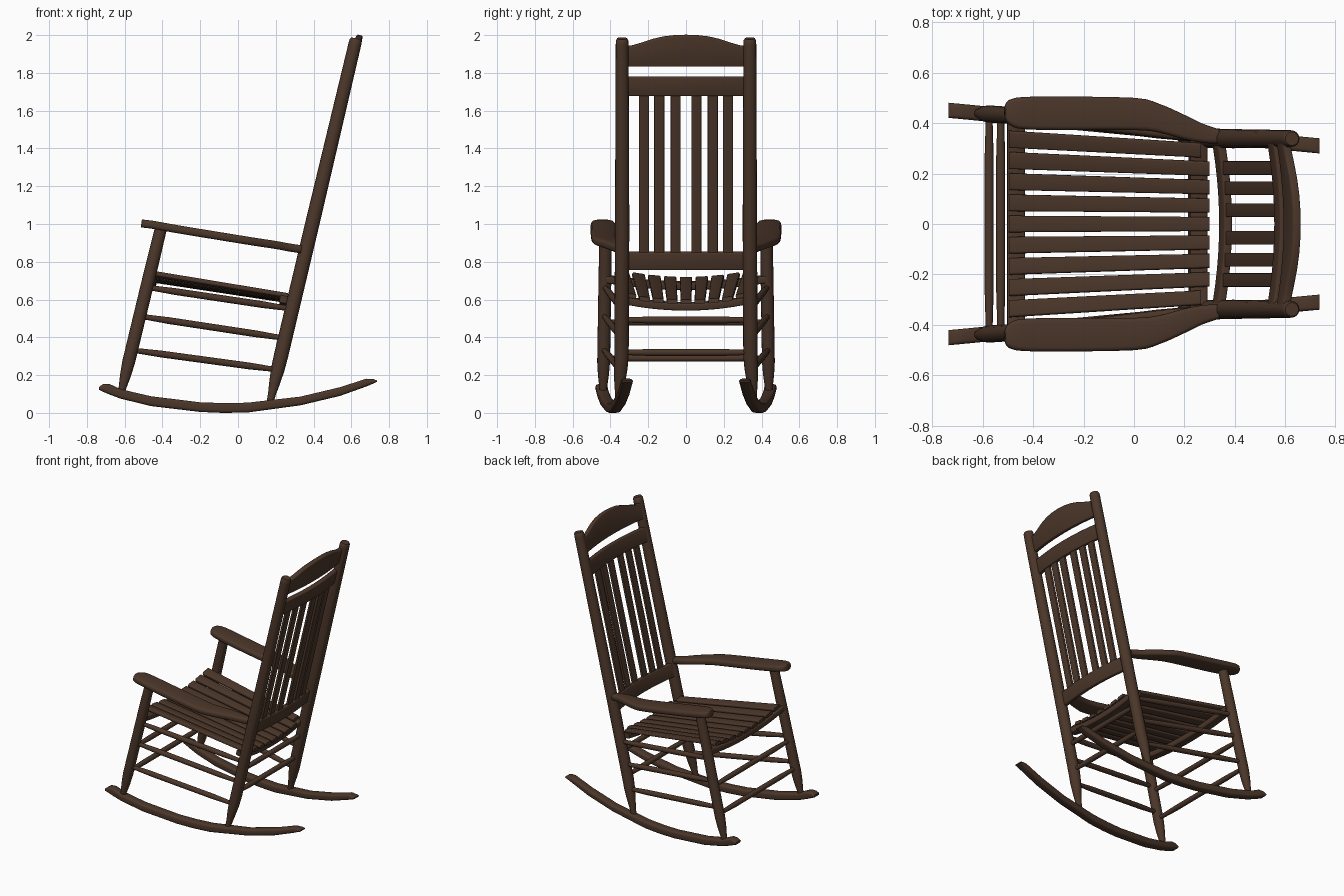
import bpy, bmesh, math
from mathutils import Vector as V

if "Cube" in bpy.data.objects:
    bpy.data.objects.remove(bpy.data.objects["Cube"])

wood = bpy.data.materials.new("dark brown wood")
wood.diffuse_color = (0.072, 0.038, 0.023, 1)
wood.use_nodes = True
wood.node_tree.nodes["Principled BSDF"].inputs["Base Color"].default_value = wood.diffuse_color


def ring(c, u, v, r, n=4):
    """Rounded rectangle around c with half-axes u and v and corner radius r."""
    c, u, v = V(c), V(u), V(v)
    hu, hv = u.length, v.length
    u, v = u / hu, v / hv
    r = min(r, hu, hv)
    pts = []
    for q, (su, sv) in enumerate([(1, 1), (-1, 1), (-1, -1), (1, -1)]):
        for i in range(n):
            a = math.pi / 2 * (q + (i + 0.02) / (n - 0.96))
            pts.append(c + u * (su * (hu - r) + r * math.cos(a))
                       + v * (sv * (hv - r) + r * math.sin(a)))
    return pts


def loft(name, rings):
    """Skin a list of rings and cap both ends."""
    bm = bmesh.new()
    rows = [[bm.verts.new(p) for p in rg] for rg in rings]
    n = len(rows[0])
    for a, b in zip(rows, rows[1:]):
        for i in range(n):
            j = (i + 1) % n
            bm.faces.new((a[i], a[j], b[j], b[i]))
    bm.faces.new(rows[0])
    bm.faces.new(rows[-1])
    bmesh.ops.recalc_face_normals(bm, faces=bm.faces)
    me = bpy.data.meshes.new(name)
    bm.to_mesh(me)
    bm.free()
    for p in me.polygons:
        p.use_smooth = True
    me.set_sharp_from_angle(angle=math.radians(40))
    me.materials.append(wood)
    ob = bpy.data.objects.new(name, me)
    bpy.context.collection.objects.link(ob)
    return ob


def rod(name, stations):
    """Turned part through (point, radius) stations."""
    d = (V(stations[-1][0]) - V(stations[0][0])).normalized()
    u = d.orthogonal().normalized()
    v = d.cross(u)
    return loft(name, [ring(p, u * r, v * r, r, 5) for p, r in stations])


def rung(name, a, b, r=0.018):
    a, b = V(a), V(b)
    rod(name, [(a.lerp(b, t), r * k) for t, k in
               [(0, .75), (.06, .8), (.2, 1), (.8, 1), (.94, .8), (1, .75)]])


def smooth(rows, k=4):
    """Catmull-Rom resampling of station tuples."""
    out = []
    for i in range(len(rows) - 1):
        p = [V(rows[max(0, min(len(rows) - 1, i + o))]) for o in (-1, 0, 1, 2)]
        for s in range(k):
            t = s / k
            out.append(0.5 * (2 * p[1] + (p[2] - p[0]) * t
                       + (2 * p[0] - 5 * p[1] + 4 * p[2] - p[3]) * t * t
                       + (3 * p[1] - p[0] - 3 * p[2] + p[3]) * t ** 3))
    return out + [V(rows[-1])]


RAKE = 0.237
def back_x(z): return 0.156 + RAKE * z
def front_x(z): return -0.41 + 0.241 * (z - 0.97)
def front_y(z): return 0.425 + 0.016 * (0.97 - z)
def rear_y(z): return 0.338 + 0.02 * max(0, 0.35 - z) / 0.3

# rocker: x, bottom z, top z
ROCKER = [(-.735, .122, .138), (-.715, .112, .152), (-.68, .097, .153), (-.62, .075, .125),
          (-.46, .036, .088), (-.2, .005, .056), (-.08, 0, .052), (.05, .002, .054),
          (.33, .040, .086), (.54, .090, .136), (.68, .140, .181), (.72, .157, .178), (.735, .164, .172)]
# armrest: x, inner y, outer y, middle z
ARM = [(-.512, .425, .462, 1.002), (-.505, .405, .482, 1.002), (-.485, .388, .495, 1.0),
       (-.44, .376, .503, .994), (-.3, .372, .505, .969), (0, .372, .5, .920),
       (.1, .362, .476, .904), (.2, .335, .432, .889), (.27, .322, .398, .876), (.335, .318, .376, .866)]

for s, side in ((1, "left"), (-1, "right")):
    # curved rocker, slightly toed in towards the back
    loft("rocker_" + side, [
        ring((x, s * (.38 - .096 * x), (a + b) / 2), (0, .03, 0), (0, 0, (b - a) / 2), .014)
        for x, a, b in ROCKER])
    # rear post, running up to the crest
    rod("rear_post_" + side, [
        ((back_x(z), s * rear_y(z), z), r) for z, r in
        [(.05, .018), (.1, .021), (.16, .029), (.23, .036), (.3, .038),
         (1, .038), (1.95, .034), (1.972, .033), (1.982, .027)]])
    # front post
    rod("front_post_" + side, [
        ((front_x(z), s * front_y(z), z), r) for z, r in
        [(.08, .017), (.13, .02), (.2, .029), (.27, .034), (.35, .034), (.75, .034), (.985, .032)]])
    # armrest
    loft("armrest_" + side, [
        ring((x, s * (a + b) / 2, z), (0, (b - a) / 2, 0), (0.003, 0, .021), .016)
        for x, a, b, z in smooth(ARM, 3)])
    # side stretchers and seat side rail
    for i, (zf, zr) in enumerate([(.333, .228), (.512, .395), (.665, .55)]):
        rung(f"side_stretcher_{side}_{i + 1}", (front_x(zf), s * front_y(zf), zf),
             (back_x(zr), s * rear_y(zr), zr))

# front and rear stretchers
for i, z in enumerate((.29, .48)):
    rung(f"front_stretcher_{i + 1}", (front_x(z), -front_y(z), z), (front_x(z), front_y(z), z))
for i, z in enumerate((.32, .492)):
    rung(f"rear_stretcher_{i + 1}", (back_x(z), -.338, z), (back_x(z), .338, z))


# dished seat
def seat_z(x, y):
    return .735 - .152 * (x + .44) - .035 * (1 - (y / .34) ** 2)


for i in range(-4, 5):
    rings = []
    for x, gap, w in ((-.495, .084, .033), (.3, .073, .028)):
        y = i * gap
        if abs(i) == 4 and x > 0:
            x = .265
        tilt = .07 * y / .1156
        rings.append(ring((x, y, seat_z(x, min(.34, abs(y)))), (0, w, w * tilt), (0, -.012 * tilt, .012), .007))
    loft(f"seat_slat_{i + 5}", rings)

# curved seat bearers under the slats
for name, x, half in (("front_seat_rail", -.468, .42), ("rear_seat_rail", .255, .335)):
    loft(name, [ring((x, half * t / 8, seat_z(x, half * t / 8 * .34 / half) - .03),
                     (.034, 0, -.005), (.003, 0, .019), .008) for t in range(-8, 9)])


# bowed back rails: y, bottom z, top z
def back_bow(y):
    return .016 - .03 * (y / .335) ** 2


def back_rail(name, rows):
    rows = [(-y, a, b) for y, a, b in reversed(rows[1:])] + rows
    loft(name, [ring((back_x((a + b) / 2) + back_bow(y), y, (a + b) / 2),
                     (.016, 0, -.016 * RAKE), (RAKE * (b - a) / 2, 0, (b - a) / 2), .007)
                for y, a, b in rows])


Y = (0, .06, .12, .18, .24, .29, .335)
back_rail("crest_rail", [(y, 1.835, t) for y, t in
                         zip(Y, (2.0, 1.998, 1.991, 1.977, 1.957, 1.943, 1.945))])
back_rail("upper_back_rail", [(y, 1.68, 1.78) for y in Y])
back_rail("lower_back_rail", [(y, .758, .852) for y in Y])

# six upright back slats
for i, y in enumerate((-.222, -.142, -.055, .055, .142, .222)):
    loft(f"back_slat_{i + 1}", [
        ring((back_x(z) + back_bow(y), y, z), (.009, 0, 0), (0, .027, 0), .004)
        for z in (.84, 1.69)])
